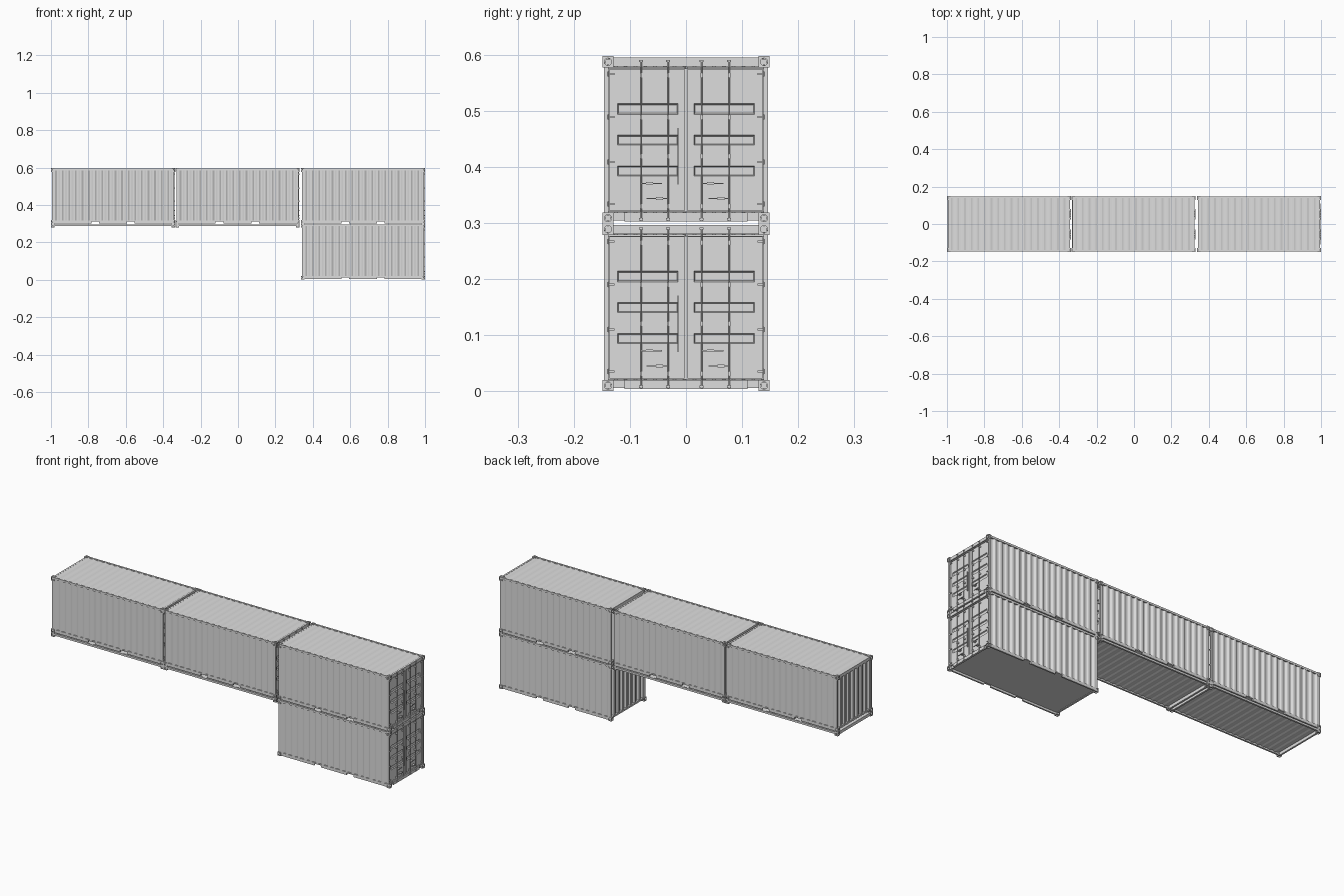
import bpy, bmesh
from mathutils import Matrix, Vector

old = bpy.data.objects.get("Cube")
if old:
    bpy.data.objects.remove(old)

steel = bpy.data.materials.new("grey_steel")
steel.use_nodes = True
GREY = (0.73, 0.73, 0.73, 1)
steel.diffuse_color = GREY
steel.node_tree.nodes["Principled BSDF"].inputs["Base Color"].default_value = GREY

L, W, H = 0.3315, 0.1485, 0.2985     # half length, half width, height
FACE = L - 0.012                     # outer face of the doors
parts = {}


def finish(name, bm):
    mesh = bpy.data.meshes.new(name)
    bm.to_mesh(mesh)
    bm.free()
    mesh.materials.append(steel)
    parts[name] = mesh
    return mesh


def box(bm, x0, x1, y0, y1, z0, z1):
    mid = Vector((x0 + x1, y0 + y1, z0 + z1)) / 2
    size = Matrix.Diagonal((x1 - x0, y1 - y0, z1 - z0, 1))
    bmesh.ops.create_cube(bm, size=1, matrix=Matrix.Translation(mid) @ size)


def rod(bm, centre, axis, radius, length, sides=10):
    turn = Vector((0, 0, 1)).rotation_difference(Vector(axis)).to_matrix().to_4x4()
    bmesh.ops.create_cone(bm, cap_ends=True, segments=sides, radius1=radius,
                          radius2=radius, depth=length,
                          matrix=Matrix.Translation(centre) @ turn)


def corrugate(bm, half, ribs, depth, slope, v0, v1, place, outward):
    """Trapezoid-ribbed sheet; place(u, v, d) maps it into the container."""
    pitch = 2 * half / ribs
    flat = 0.5 - slope
    profile = []
    for i in range(ribs):
        u = -half + i * pitch
        profile += [(u, 0), (u + pitch * flat, 0),
                    (u + pitch * 0.5, depth), (u + pitch * (0.5 + flat), depth)]
    profile.append((half, 0))
    rows = [[bm.verts.new(place(u, v, d)) for u, d in profile] for v in (v0, v1)]
    for i in range(len(profile) - 1):
        f = bm.faces.new((rows[0][i], rows[0][i + 1], rows[1][i + 1], rows[1][i]))
        f.normal_update()
        if f.normal.dot(Vector(outward)) < 0:
            f.normal_flip()


# Ribbed side walls, closed end and roof
bm = bmesh.new()
for s in (-1, 1):
    corrugate(bm, L - 0.014, 18, 0.006, 0.25, 0.016, 0.288,
              lambda u, v, d: (u, s * (0.146 - d), v), (0, s, 0))
finish("side_walls", bm)
bm = bmesh.new()
corrugate(bm, 0.14, 8, 0.01, 0.15, 0.018, 0.284,
          lambda u, v, d: (-L + 0.006 + d, u, v), (-1, 0, 0))
finish("end_wall", bm)
bm = bmesh.new()
corrugate(bm, L - 0.012, 18, 0.003, 0.25, -0.144, 0.144,
          lambda u, v, d: (u, v, 0.2955 - d), (0, 0, 1))
finish("roof", bm)

# Top frame: side rails and end headers
bm = bmesh.new()
for s in (-1, 1):
    ya, yb = sorted((s * 0.138, s * 0.147))
    box(bm, -L + 0.01, L - 0.01, ya, yb, 0.286, 0.2965)
    xa, xb = sorted((s * (L - 0.014), s * (L - 0.005)))
    box(bm, xa, xb, -0.135, 0.135, 0.28, 0.296)
finish("top_frame", bm)

# Lower frame: corner posts, bottom rails and sills
bm = bmesh.new()
for s in (-1, 1):
    ya, yb = sorted((s * 0.138, s * 0.146))
    for e in (-1, 1):
        xa, xb = sorted((e * (L - 0.016), e * (L - 0.005)))
        box(bm, xa, xb, ya, yb, 0.018, 0.281)
    # bottom rail, interrupted by two fork pockets
    box(bm, -L + 0.01, L - 0.01, ya, yb, 0.013, 0.019)
    for xa, xb in ((-L + 0.01, -0.116), (-0.075, 0.075), (0.116, L - 0.01)):
        box(bm, xa, xb, ya, yb, 0.003, 0.013)
    ya, yb = sorted((s * 0.11, s * 0.13))
    box(bm, L - 0.018, L - 0.012, ya, yb, 0.006, 0.02)
box(bm, L - 0.014, L - 0.004, -0.11, 0.11, 0.004, 0.02)
box(bm, -L + 0.004, -L + 0.014, -0.135, 0.135, 0.011, 0.02)
finish("lower_frame", bm)

# Flat floor
bm = bmesh.new()
box(bm, -L + 0.012, L - 0.012, -0.139, 0.139, 0.014, 0.019)
finish("floor", bm)

# Door leaves with three pressed panels each
bm = bmesh.new()
zs = [0.021, 0.085, 0.103, 0.14, 0.158, 0.195, 0.214, 0.279]
for s in (-1, 1):
    ys = sorted(s * y for y in (0.002, 0.014, 0.1225, 0.139))
    grid = [[bm.verts.new((FACE, y, z)) for z in zs] for y in ys]
    pressed = []
    for i in range(3):
        for j in range(len(zs) - 1):
            f = bm.faces.new((grid[i][j], grid[i + 1][j],
                              grid[i + 1][j + 1], grid[i][j + 1]))
            if i == 1 and j % 2:
                pressed.append(f)
    bm.normal_update()
    bmesh.ops.inset_individual(bm, faces=pressed, thickness=0.003, depth=-0.005)
finish("door_leaves", bm)

# Door seals: raised borders, the centre strip and the cover strip
bm = bmesh.new()
SEAL = FACE + 0.004
box(bm, FACE - 0.004, SEAL, -0.003, 0.003, 0.021, 0.277)
for s in (-1, 1):
    ya, yb = sorted((s * 0.136, s * 0.139))
    box(bm, FACE - 0.004, SEAL, ya, yb, 0.021, 0.277)
    for z in (0.021, 0.2745):
        ya, yb = sorted((s * 0.003, s * 0.137))
        box(bm, FACE - 0.004, SEAL, ya, yb, z, z + 0.0025)
box(bm, FACE, SEAL, -0.0148, -0.0132, 0.07, 0.171)
finish("door_seals", bm)

# Locking rods with guides, handles and hinges
bm = bmesh.new()
X = L - 0.003
for y in (-0.08, -0.032, 0.028, 0.077):
    rod(bm, (X, y, 0.1485), (0, 0, 1), 0.0013, 0.287)
    for z in (0.008, 0.29):
        box(bm, X - 0.004, X + 0.002, y - 0.0035, y + 0.0035, z - 0.002, z + 0.002)
    for z in (0.031, 0.12, 0.19, 0.265):
        box(bm, FACE, X + 0.002, y - 0.002, y + 0.002, z - 0.004, z + 0.004)
finish("locking_rods", bm)
bm = bmesh.new()
for y, reach, z in ((-0.08, 0.037, 0.072), (-0.032, -0.038, 0.045),
                    (0.028, 0.039, 0.072), (0.077, -0.037, 0.045)):
    ya, yb = sorted((y, y + reach))
    box(bm, X, X + 0.0025, ya, yb, z - 0.001, z + 0.001)
    mid = y + reach * 0.4
    box(bm, FACE, X + 0.003, mid - 0.006, mid + 0.006, z - 0.0025, z + 0.0025)
finish("door_handles", bm)
bm = bmesh.new()
for s in (-1, 1):
    for z in (0.035, 0.11, 0.19, 0.267):
        ya, yb = sorted((s * 0.127, s * 0.14))
        box(bm, FACE, SEAL + 0.001, ya, yb, z - 0.002, z + 0.002)
        rod(bm, (SEAL + 0.001, s * 0.14, z), (0, 0, 1), 0.0025, 0.009, 8)
finish("door_hinges", bm)

# Corner casting with a round blind hole on every side
half = Vector((0.009, 0.0095, 0.01))
bm = bmesh.new()
box(bm, -half.x, half.x, -half.y, half.y, -half.z, half.z)
block = bpy.data.objects.new("casting_block", finish("casting_block", bm))
bm = bmesh.new()
for k in range(3):
    for s in (-1, 1):
        axis = Vector([s if i == k else 0 for i in range(3)])
        rod(bm, axis * half[k], axis, 0.0065, 0.009, 16)
cutter = bpy.data.objects.new("hole_cutter", finish("hole_cutter", bm))
cutter.hide_render = True
for ob in (block, cutter):
    bpy.context.collection.objects.link(ob)
mod = block.modifiers.new("holes", 'BOOLEAN')
mod.operation = 'DIFFERENCE'
mod.solver = 'EXACT'
mod.use_self = True
mod.object = cutter
bpy.context.view_layer.update()
casting = bpy.data.meshes.new_from_object(
    block.evaluated_get(bpy.context.evaluated_depsgraph_get()))
for ob in (block, cutter):
    bpy.data.objects.remove(ob)
del parts["casting_block"], parts["hole_cutter"]
for name, z in (("bottom_castings", half.z), ("top_castings", H - half.z)):
    bm = bmesh.new()
    for x in (-L + half.x, L - half.x):
        for y in (-W + half.y, W - half.y):
            first = len(bm.verts)
            bm.from_mesh(casting)
            bm.verts.ensure_lookup_table()
            bmesh.ops.translate(bm, verts=bm.verts[first:], vec=(x, y, z))
    finish(name, bm)

# Four whole containers, and two bare roof frames carrying the overhang
roof_parts = ("roof", "top_frame", "top_castings")
units = {"lower": (0.6685, 0, parts), "upper_left_side": (0.6685, H, parts),
         "upper_middle": (-0.003, H, parts), "upper_right_side": (-0.6685, H, parts),
         "support_middle": (-0.003, 0, roof_parts),
         "support_right_side": (-0.6685, 0, roof_parts)}
for unit, (x, z, chosen) in units.items():
    for part in chosen:
        ob = bpy.data.objects.new(f"{unit}_{part}", parts[part])
        ob.location = (x, 0, z)
        bpy.context.collection.objects.link(ob)
